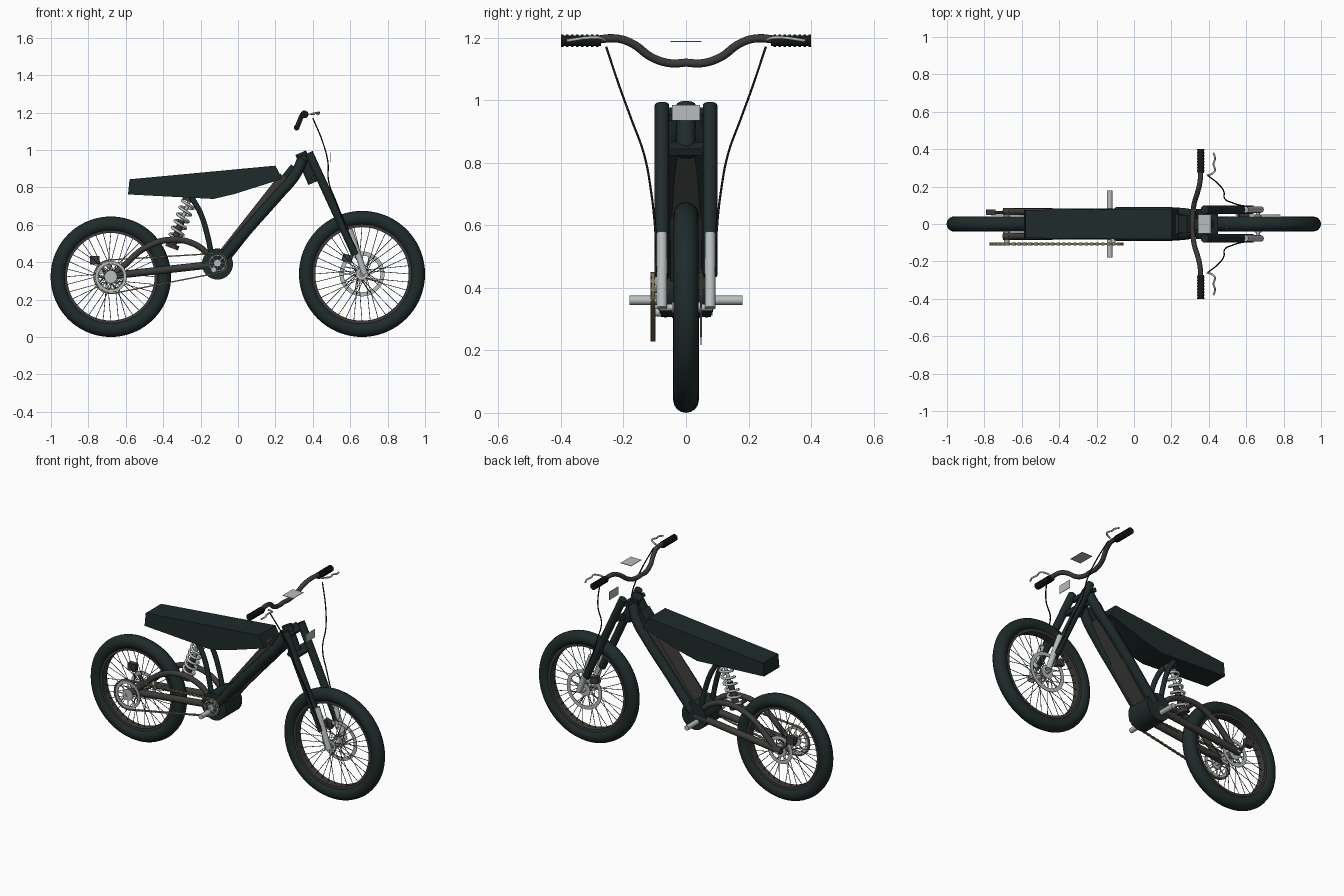
import bpy, bmesh, math
from mathutils import Vector, Matrix

cube = bpy.data.objects.get("Cube")
if cube:
    bpy.data.objects.remove(cube)


def material(name, rgb):
    m = bpy.data.materials.new(name)
    m.use_nodes = True
    m.diffuse_color = (*rgb, 1)
    m.node_tree.nodes["Principled BSDF"].inputs["Base Color"].default_value = (*rgb, 1)
    return m


PAINT = material("dark green black", (0.014, 0.024, 0.024))
GREY = material("dark grey", (0.045, 0.044, 0.042))
STEEL = material("light steel", (0.48, 0.51, 0.51))
CHAIN = material("bronze", (0.22, 0.18, 0.11))
BLACK = material("black rubber", (0.008, 0.009, 0.009))
WIRE = material("spoke grey", (0.1, 0.095, 0.09))

FRONT = Vector((0.663, 0, 0.337))
REAR = Vector((-0.68, 0, 0.322))
CRANK = Vector((-0.11, 0, 0.395))


def finish(name, bm, mat, smooth=True):
    bmesh.ops.recalc_face_normals(bm, faces=bm.faces)
    me = bpy.data.meshes.new(name)
    bm.to_mesh(me)
    bm.free()
    return place(name, me, mat, smooth)


def place(name, me, mat, smooth=True):
    me.materials.clear()
    me.materials.append(mat)
    ob = bpy.data.objects.new(name, me)
    bpy.context.collection.objects.link(ob)
    if smooth:
        bpy.ops.object.select_all(action="DESELECT")
        ob.select_set(True)
        bpy.context.view_layer.objects.active = ob
        bpy.ops.object.shade_smooth_by_angle(angle=math.radians(40))
    return ob


def add_rod(bm, p, q, r, sides=20):
    p, q = Vector(p), Vector(q)
    turn = (q - p).to_track_quat("Z", "Y").to_matrix().to_4x4()
    bmesh.ops.create_cone(bm, cap_ends=True, segments=sides, radius1=r, radius2=r,
                          depth=(q - p).length, matrix=Matrix.Translation((p + q) / 2) @ turn)


def rod(name, p, q, r, mat, sides=20):
    bm = bmesh.new()
    add_rod(bm, p, q, r, sides)
    return finish(name, bm, mat)


def box(name, centre, size, mat, pitch=0):
    bm = bmesh.new()
    m = Matrix.Translation(centre) @ Matrix.Rotation(pitch, 4, "Y") @ Matrix.Diagonal((*size, 1))
    bmesh.ops.create_cube(bm, size=1, matrix=m)
    return finish(name, bm, mat, False)


def tube(name, pts, r, mat, kind="BEZIER", resolution=6):
    # Smooth round tube through the points, turned into a mesh
    cu = bpy.data.curves.new(name, "CURVE")
    cu.dimensions = "3D"
    cu.bevel_depth, cu.bevel_resolution, cu.use_fill_caps = r, 3, True
    cu.resolution_u = resolution
    sp = cu.splines.new(kind)
    target = sp.bezier_points if kind == "BEZIER" else sp.points
    target.add(len(pts) - 1)
    for bp, p in zip(target, pts):
        if kind == "BEZIER":
            bp.co = p
            bp.handle_left_type = bp.handle_right_type = "AUTO"
        else:
            bp.co = (*p, 1)
    tmp = bpy.data.objects.new("tmp", cu)
    bpy.context.collection.objects.link(tmp)
    deps = bpy.context.evaluated_depsgraph_get()
    me = bpy.data.meshes.new_from_object(tmp.evaluated_get(deps))
    bpy.data.objects.remove(tmp)
    me.name = name
    return place(name, me, mat)


def lathe(name, centre, profile, mat, steps=48):
    # Spin a closed (radius, y) profile about the y axis through centre
    bm = bmesh.new()
    c = Vector(centre)
    vs = [bm.verts.new(c + Vector((r, y, 0))) for r, y in profile]
    es = [bm.edges.new((vs[i - 1], vs[i])) for i in range(len(vs))]
    bmesh.ops.spin(bm, geom=vs + es, cent=c, axis=(0, 1, 0), angle=math.tau, steps=steps)
    bmesh.ops.remove_doubles(bm, verts=bm.verts, dist=1e-5)
    return finish(name, bm, mat)


def ring(name, centre, r_in, r_out, y0, y1, mat, steps=48):
    return lathe(name, centre, [(r_in, y0), (r_out, y0), (r_out, y1), (r_in, y1)], mat, steps)


def polar(c, r, a, y=0):
    return Vector((c.x + r * math.cos(a), y, c.z + r * math.sin(a)))


def spider(name, c, y, r_in, r_out, count, r, mat, lean=0.0):
    # Radial arms joining two rings
    bm = bmesh.new()
    for i in range(count):
        a = i * math.tau / count
        add_rod(bm, polar(c, r_in, a, y), polar(c, r_out, a + lean, y), r, 6)
    finish(name, bm, mat)


# Wheels: tyre, rim, hub, crossed spokes and brake disc
for label, c, size, minor, disc in (("front", FRONT, 0.337, 0.04, 0.12), ("rear", REAR, 0.322, 0.041, 0.085)):
    major = size - minor
    circle = [(major + minor * math.cos(i * math.tau / 16), minor * math.sin(i * math.tau / 16)) for i in range(16)]
    lathe(label + "_tyre", c, circle, PAINT, 72)
    ring(label + "_rim", c, major - 0.047, major - 0.03, -0.024, 0.024, GREY, 64)
    rod(label + "_hub", c + Vector((0, -0.045, 0)), c + Vector((0, 0.045, 0)), 0.018, STEEL)
    rod(label + "_axle", c + Vector((0, -0.085, 0)), c + Vector((0, 0.085, 0)), 0.011, STEEL)
    bm = bmesh.new()
    for i in range(36):
        a, side = i * math.tau / 36, (-1) ** i
        lean = 0.75 if i % 4 < 2 else -0.75
        add_rod(bm, polar(c, 0.026, a + lean, side * 0.033), polar(c, major - 0.045, a), 0.0018, 5)
    finish(label + "_spokes", bm, WIRE)
    for s in (-1, 1):
        ring(f"{label}_hub_flange_{s}", c, 0.012, 0.032, s * 0.033 - 0.003, s * 0.033 + 0.003, STEEL, 24)
    ring(label + "_disc", c, disc - 0.022, disc, 0.046, 0.050, STEEL)
    ring(label + "_disc_centre", c, 0.015, 0.04, 0.046, 0.050, STEEL, 24)
    spider(label + "_disc_arms", c, 0.048, 0.036, disc - 0.018, 8, 0.003, STEEL, 0.4)
box("front_caliper", (0.585, 0.055, 0.42), (0.055, 0.03, 0.04), GREY, 0.3)
box("rear_caliper", (-0.765, 0.062, 0.41), (0.05, 0.03, 0.045), GREY)
tube("rear_caliper_bracket", [(-0.75, 0.06, 0.4), (-0.72, 0.062, 0.36), (-0.68, 0.06, 0.325)], 0.008, GREY)

# Drive: motor drum, foot pegs, sprockets and chain
rod("motor_drum", (-0.11, -0.08, 0.39), (-0.11, 0.08, 0.39), 0.083, PAINT, 40)
rod("foot_pegs", (-0.13, -0.18, 0.36), (-0.13, 0.18, 0.36), 0.015, STEEL)
CY = -0.106
R1, R2 = 0.09, 0.052
for label, c, r in (("rear", REAR, R1), ("front", CRANK, R2)):
    ring(label + "_sprocket", c, r * 0.76, r - 0.006, CY - 0.004, CY + 0.004, STEEL)
    ring(label + "_sprocket_centre", c, r * 0.15, r * 0.38, CY - 0.004, CY + 0.004, STEEL, 24)
    spider(label + "_sprocket_arms", c, CY, r * 0.3, r * 0.8, 8, 0.004, STEEL)
rod("sprocket_carrier", (REAR.x, CY, REAR.z), (REAR.x, -0.04, REAR.z), 0.014, STEEL)
rod("drive_shaft", (CRANK.x, CY, CRANK.z), (CRANK.x, -0.07, CRANK.z), 0.012, STEEL)
d = CRANK - REAR
theta, beta = math.atan2(d.z, d.x), math.acos((R1 - R2) / d.length)
back, nose = math.tau - 2 * beta, 2 * beta
loop = [polar(REAR, R1, theta + beta + back * i / 24, CY) for i in range(25)]
up, low = theta + beta, theta - beta
for a, b in ((polar(REAR, R1, low, CY), polar(CRANK, R2, low, CY)),):
    loop += [a.lerp(b, i / 38) for i in range(1, 38)]
loop += [polar(CRANK, R2, low + nose * i / 12, CY) for i in range(13)]
loop += [polar(CRANK, R2, up, CY).lerp(polar(REAR, R1, up, CY), i / 38) for i in range(1, 38)]
bm = bmesh.new()
for i, p in enumerate(loop):
    q = loop[(i + 1) % len(loop)]
    v = q - p
    m = Matrix.Translation((p + q) / 2) @ Matrix.Rotation(-math.atan2(v.z, v.x), 4, "Y")
    width = 0.016 if i % 2 else 0.010
    bmesh.ops.create_cube(bm, size=1, matrix=m @ Matrix.Diagonal((v.length * 1.05, width, 0.007, 1)))
finish("chain", bm, CHAIN, False)

# Seat: side profile widened slightly towards the front
profile = [(-0.58, 0.843), (0.2, 0.916), (0.237, 0.845), (-0.02, 0.764), (-0.13, 0.738), (-0.588, 0.762)]
bm = bmesh.new()
sides = [[bm.verts.new((x, s * (0.08 + 0.008 * x), z)) for x, z in profile] for s in (-1, 1)]
for side in sides:
    bm.faces.new(side)
for i in range(len(profile)):
    bm.faces.new((sides[0][i - 1], sides[0][i], sides[1][i], sides[1][i - 1]))
finish("seat", bm, PAINT, False)

# Frame: battery box between twin side tubes, steering head
span = Vector((0.25, 0, 0.85)) - Vector((-0.08, 0, 0.43))
mid = Vector((0.09, 0, 0.64))
box("battery_box", mid, (span.length, 0.1, 0.075), GREY, -math.atan2(span.z, span.x))
box("frame_gusset", (0.27, 0, 0.87), (0.1, 0.09, 0.045), PAINT, -0.9)
rod("steering_head", (0.335, 0, 0.985), (0.405, 0, 0.825), 0.031, PAINT, 28)
box("upper_clamp", (0.362, 0, 0.955), (0.055, 0.16, 0.022), PAINT, 0.42)
box("lower_clamp", (0.42, 0, 0.845), (0.055, 0.16, 0.022), PAINT, 0.42)

for s, tag in ((-1, "right"), (1, "left")):
    tube(tag + "_frame_tube", [(0.345, s * 0.03, 0.95), (0.305, s * 0.05, 0.865), (0.22, s * 0.061, 0.765),
                               (0.06, s * 0.063, 0.585), (-0.09, s * 0.063, 0.41)], 0.029, PAINT)
    tube(tag + "_seat_strut", [(-0.25, s * 0.045, 0.75), (-0.2, s * 0.048, 0.66), (-0.165, s * 0.052, 0.55),
                               (-0.14, s * 0.055, 0.43)], 0.015, PAINT)
    # Swing arm
    tube(tag + "_swing_arm_upper", [(-0.66, s * 0.066, 0.335), (-0.6, s * 0.066, 0.39), (-0.5, s * 0.066, 0.475),
                                    (-0.36, s * 0.065, 0.52), (-0.22, s * 0.062, 0.49),
                                    (-0.13, s * 0.06, 0.41)], 0.017, GREY)
    rod(tag + "_swing_arm_lower", (-0.7, s * 0.066, 0.325), (-0.11, s * 0.062, 0.39), 0.02, GREY)
    # Fork leg, steel slider and guard
    rod(tag + "_fork_leg", (0.378, s * 0.077, 0.985), (0.63, s * 0.077, 0.44), 0.023, PAINT, 24)
    rod(tag + "_fork_slider", (0.595, s * 0.077, 0.575), (0.678, s * 0.077, 0.335), 0.017, STEEL)
    # Handlebar half, ribbed grip and lever
    tube(tag + "_handlebar", [(0.312, 0, 1.12), (0.314, s * 0.05, 1.118), (0.322, s * 0.11, 1.137),
                              (0.34, s * 0.17, 1.18), (0.352, s * 0.22, 1.197), (0.357, s * 0.3, 1.192),
                              (0.357, s * 0.39, 1.19)], 0.0135, GREY)
    ribs = [(0.002, s * 0.272)]
    for i in range(16):
        r = 0.02 if i % 2 else 0.0175
        ribs += [(r, s * (0.272 + 0.008 * i)), (r, s * (0.280 + 0.008 * i))]
    lathe(tag + "_grip", (0.357, 0, 1.19), ribs + [(0.002, s * 0.4)], BLACK, 20)
    tube(tag + "_lever", [(0.39, s * 0.26, 1.192), (0.415, s * 0.268, 1.197), (0.432, s * 0.285, 1.2),
                          (0.425, s * 0.32, 1.199), (0.433, s * 0.35, 1.195), (0.425, s * 0.38, 1.19)], 0.005, STEEL)
    tube(tag + "_cable", [(0.4, s * 0.255, 1.17), (0.45, s * 0.215, 1.05), (0.48, s * 0.175, 0.94),
                          (0.485, s * 0.135, 0.83), (0.53, s * 0.112, 0.71), (0.58, s * 0.098, 0.58),
                          (0.64, s * 0.092, 0.45)], 0.0035, BLACK)

# Shock absorber with coil spring
top, bottom = Vector((-0.255, 0, 0.745)), Vector((-0.355, 0, 0.475))
rod("shock_body", bottom, bottom.lerp(top, 0.55), 0.018, GREY)
rod("shock_shaft", bottom, top, 0.010, STEEL)
axis = (top - bottom).normalized()
across = axis.cross(Vector((0, 1, 0)))
coil = []
for i in range(6 * 14 + 1):
    a = i * math.tau / 14
    base = bottom.lerp(top, 0.1 + 0.8 * i / 84)
    coil.append(base + 0.035 * (math.cos(a) * across + math.sin(a) * Vector((0, 1, 0))))
tube("shock_spring", coil, 0.0075, STEEL, "POLY")
rod("shock_lower_collar", bottom, bottom.lerp(top, 0.08), 0.036, GREY)
rod("shock_upper_collar", bottom.lerp(top, 0.92), top, 0.036, GREY)
rod("shock_lower_mount", (-0.36, -0.07, 0.5), (-0.36, 0.07, 0.5), 0.012, GREY)

# Loose display and number plates
box("display_plate", (0.377, 0, 1.188), (0.072, 0.1, 0.003), STEEL)
box("number_plate", (0.495, 0, 0.96), (0.003, 0.088, 0.05), STEEL)
